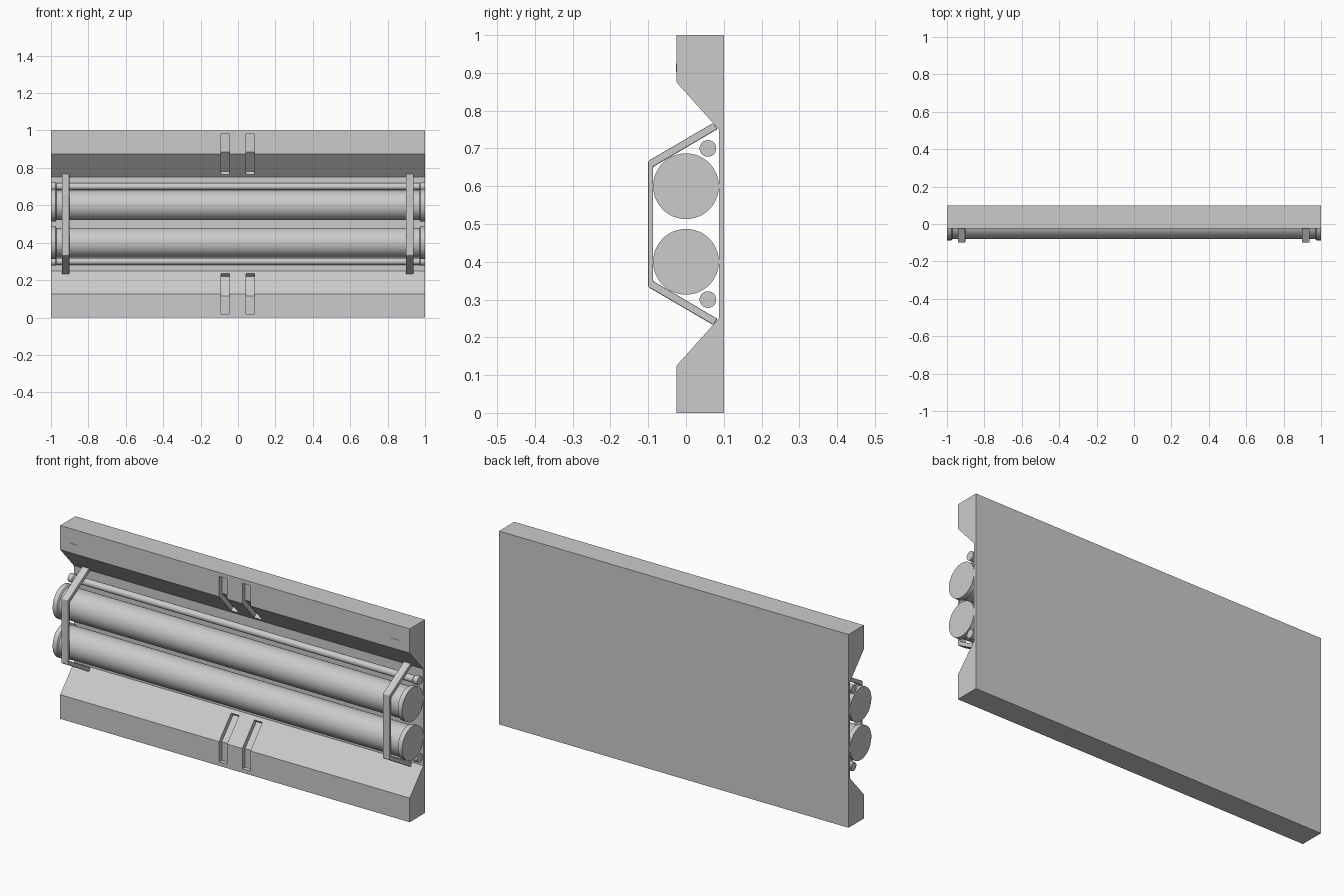
import bpy, bmesh, math

if "Cube" in bpy.data.objects:
    bpy.data.objects.remove(bpy.data.objects["Cube"])

grey = bpy.data.materials.new("light grey")
grey.use_nodes = True
grey.diffuse_color = (0.6, 0.6, 0.6, 1)
grey.node_tree.nodes["Principled BSDF"].inputs["Base Color"].default_value = (0.6, 0.6, 0.6, 1)


def finish(bm, name):
    bmesh.ops.recalc_face_normals(bm, faces=bm.faces)
    mesh = bpy.data.meshes.new(name)
    bm.to_mesh(mesh)
    bm.free()
    mesh.materials.append(grey)
    obj = bpy.data.objects.new(name, mesh)
    bpy.context.collection.objects.link(obj)
    return obj


def prism(name, profile, x0, x1):
    """Extrude a (y, z) outline along x."""
    bm = bmesh.new()
    face = bm.faces.new([bm.verts.new((x0, y, z)) for y, z in profile])
    out = bmesh.ops.extrude_face_region(bm, geom=[face])
    moved = [g for g in out["geom"] if isinstance(g, bmesh.types.BMVert)]
    bmesh.ops.translate(bm, verts=moved, vec=(x1 - x0, 0, 0))
    return finish(bm, name)


def lathe(name, stations, y, z, sides):
    """Turned bar along x from (x, radius) stations."""
    bm = bmesh.new()
    rings = []
    for x, r in stations:
        rings.append([bm.verts.new((x, y + r * math.cos(a), z + r * math.sin(a)))
                      for a in (2 * math.pi * i / sides for i in range(sides))])
    for a, b in zip(rings, rings[1:]):
        for i in range(sides):
            j = (i + 1) % sides
            bm.faces.new((a[i], a[j], b[j], b[i]))
    bm.faces.new(rings[0])
    bm.faces.new(rings[-1])
    obj = finish(bm, name)
    bpy.ops.object.select_all(action='DESELECT')
    obj.select_set(True)
    bpy.context.view_layer.objects.active = obj
    bpy.ops.object.shade_smooth_by_angle(angle=math.radians(35))
    return obj


def mirrored(half):
    """Complete an outline about the middle height."""
    return half + [(y, 1 - z) for y, z in reversed(half)]


# Housing with two thick rims sloping to a thin back panel
housing = prism("housing", mirrored([(0.1, 0), (-0.025, 0), (-0.025, 0.125), (0.087, 0.25)]), -1, 1)

# Bent slots in both rims
slot = [(-0.06, 0.02), (-0.002, 0.02), (-0.002, 0.116), (0.0907, 0.22), (0.0587, 0.248), (-0.06, 0.13)]
for x in (-0.068, 0.065):
    for level, outline in (("lower", slot), ("upper", [(y, 1 - z) for y, z in slot])):
        cutter = prism(level + "_slot_cutter", outline, x - 0.023, x + 0.023)
        cutter.hide_render = True
        cutter.hide_viewport = True
        cut = housing.modifiers.new("slot", 'BOOLEAN')
        cut.object = cutter
        cut.operation = 'DIFFERENCE'
        cut.solver = 'EXACT'

# Tubes and thin rods, each with wider end caps
def capped(cap, bar):
    return [(-1, cap), (-0.975, cap), (-0.97, bar), (0.97, bar), (0.975, cap), (1, cap)]

for level, tube_z, rod_z in (("lower", 0.4, 0.3), ("upper", 0.6, 0.7)):
    lathe(level + "_tube", capped(0.087, 0.079), 0, tube_z, 64)
    lathe(level + "_rod", capped(0.022, 0.018), 0.058, rod_z, 32)

# Retaining brackets and small marker plates
outer = [(0.073, 0.232), (-0.1, 0.333)]
inner = [(-0.087, 0.349), (0.083, 0.249)]
clip = outer + [(y, 1 - z) for y, z in reversed(outer)]
clip += [(y, 1 - z) for y, z in reversed(inner)] + inner
plate = [(-0.027, 0.903), (-0.02, 0.903), (-0.02, 0.925), (-0.027, 0.925)]
for side, x in (("right", -0.922), ("left", 0.918)):
    bracket = prism(side + "_bracket", clip, x - 0.02, x + 0.02)
    bevel = bracket.modifiers.new("soft edges", 'BEVEL')
    bevel.width = 0.003
    bevel.segments = 2
    prism(side + "_marker_plate", plate, x - 0.021, x + 0.021)
